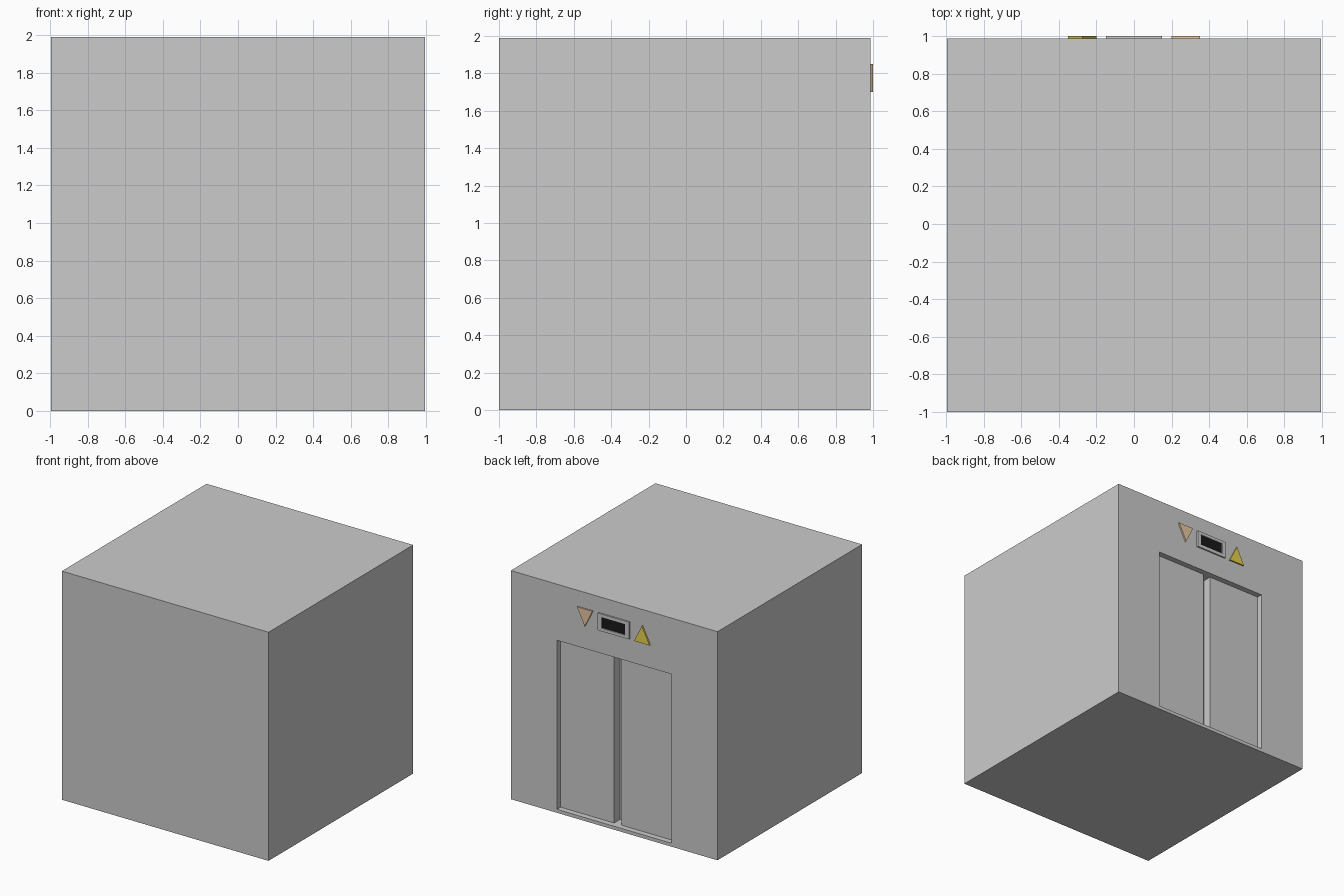
import bpy

if "Cube" in bpy.data.objects:
    bpy.data.objects.remove(bpy.data.objects["Cube"])

WALL_Y = 0.987      # outer plane of the door wall
TOP_Z = 1.988


def material(name, rgb):
    mat = bpy.data.materials.new(name)
    mat.diffuse_color = (*rgb, 1.0)
    mat.use_nodes = True
    mat.node_tree.nodes["Principled BSDF"].inputs["Base Color"].default_value = mat.diffuse_color
    return mat


def prism(name, outline, y0, y1, mat=None):
    """Extrude an (x, z) outline, given counter-clockwise, from y0 to y1."""
    n = len(outline)
    verts = [(x, y, z) for y in (y0, y1) for x, z in outline]
    faces = [tuple(range(n)), tuple(reversed(range(n, 2 * n)))]
    faces += [(i, i + n, (i + 1) % n + n, (i + 1) % n) for i in range(n)]
    mesh = bpy.data.meshes.new(name)
    mesh.from_pydata(verts, [], faces)
    obj = bpy.data.objects.new(name, mesh)
    bpy.context.collection.objects.link(obj)
    if mat:
        mesh.materials.append(mat)
    return obj


def box(name, x0, x1, y0, y1, z0, z1, mat=None):
    return prism(name, [(x0, z0), (x1, z0), (x1, z1), (x0, z1)], y0, y1, mat)


def cut(target, cutter):
    mod = target.modifiers.new("cut", 'BOOLEAN')
    mod.operation = 'DIFFERENCE'
    mod.solver = 'EXACT'
    mod.object = cutter
    bpy.context.view_layer.objects.active = target
    bpy.ops.object.modifier_apply(modifier=mod.name)
    bpy.data.objects.remove(cutter)


yellow = material("lit_yellow", (0.80, 0.64, 0.08))
tan = material("unlit_tan", (0.80, 0.58, 0.36))
black = material("screen_black", (0.01, 0.01, 0.01))

# Cabin block with a doorway cut into the back wall
cabin = box("cabin", -0.994, 0.994, -1.0, WALL_Y, 0.0, TOP_Z)
cut(cabin, box("doorway_cutter", -0.55, 0.55, WALL_Y - 0.13, 1.2, 0.03, 1.5))

# Pair of sliding doors, slightly apart
for side, name in ((1, "left_door"), (-1, "right_door")):
    xs = sorted((side * 0.035, side * 0.55))
    box(name, *xs, WALL_Y - 0.13, WALL_Y - 0.05, 0.03, 1.5)

# Floor display: frame with a sunken screen
frame = box("display_frame", -0.15, 0.15, WALL_Y, 1.0, 1.70, 1.85)
cut(frame, box("screen_cutter", -0.115, 0.115, WALL_Y + 0.004, 1.2, 1.727, 1.823))
box("display_screen", -0.115, 0.115, WALL_Y, WALL_Y + 0.005, 1.727, 1.823, black)

# Direction arrows
prism("up_arrow", [(-0.35, 1.70), (-0.20, 1.70), (-0.275, 1.85)], WALL_Y, 1.0, yellow)
prism("down_arrow", [(0.275, 1.70), (0.35, 1.85), (0.20, 1.85)], WALL_Y, 1.0, tan)
